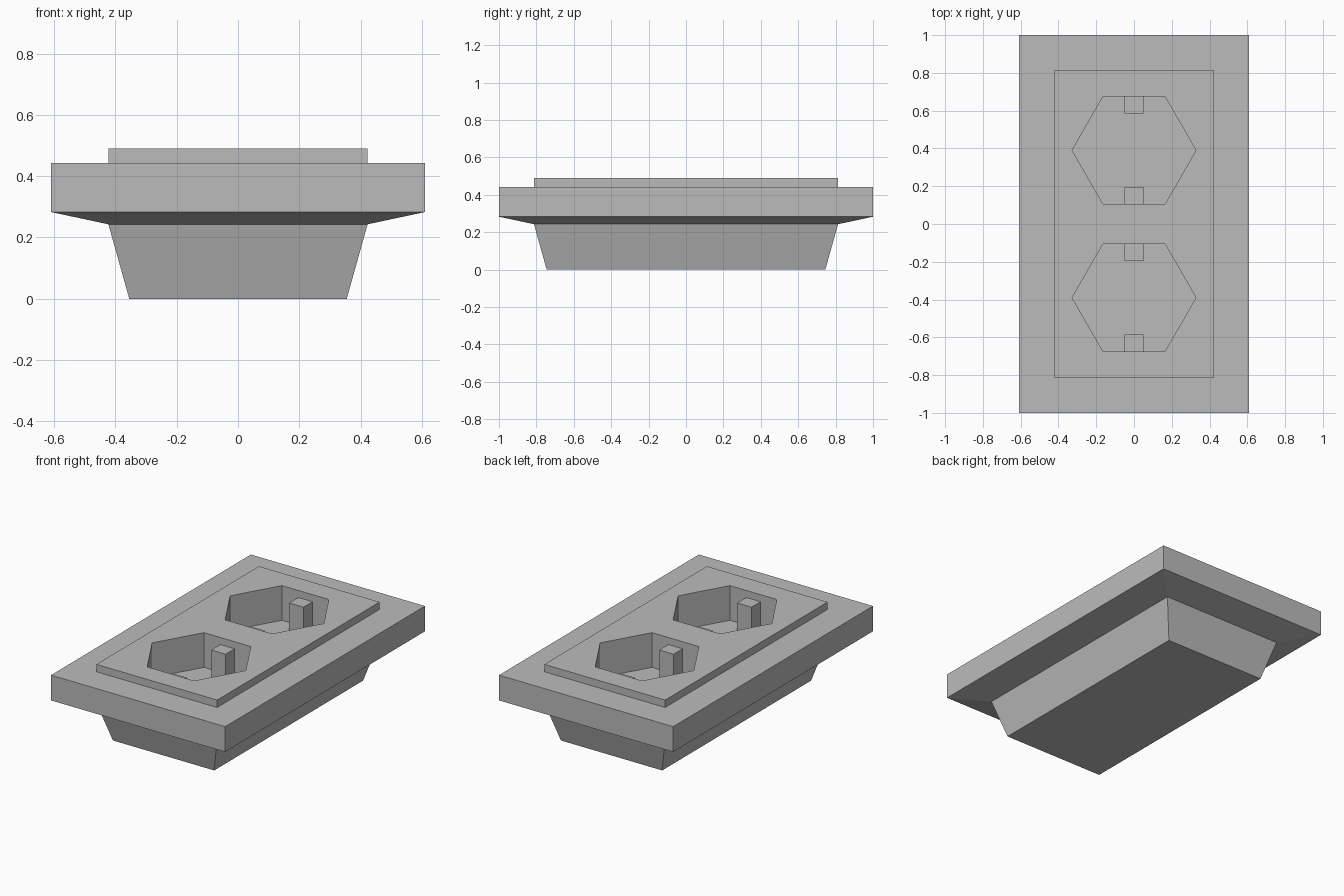
import bpy, bmesh
from math import cos, sin, radians

if "Cube" in bpy.data.objects:
    bpy.data.objects.remove(bpy.data.objects["Cube"])

grey = bpy.data.materials.new("light_grey")
grey.use_nodes = True
grey.diffuse_color = (0.5, 0.5, 0.5, 1)
grey.node_tree.nodes["Principled BSDF"].inputs["Base Color"].default_value = (0.5, 0.5, 0.5, 1)

FLOOR, PIN_TOP, TOP = 0.27, 0.445, 0.49
HEX_R, HEX_Y = 0.328, 0.39


def loft(name, rings):
    """Skin a closed solid through rings of equal point count, bottom to top."""
    bm = bmesh.new()
    loops = [[bm.verts.new(p) for p in ring] for ring in rings]
    n = len(loops[0])
    for low, high in zip(loops, loops[1:]):
        for i in range(n):
            j = (i + 1) % n
            bm.faces.new((low[i], low[j], high[j], high[i]))
    bm.faces.new(loops[0][::-1])
    bm.faces.new(loops[-1])
    bmesh.ops.recalc_face_normals(bm, faces=bm.faces)
    mesh = bpy.data.meshes.new(name)
    bm.to_mesh(mesh)
    bm.free()
    mesh.materials.append(grey)
    obj = bpy.data.objects.new(name, mesh)
    bpy.context.collection.objects.link(obj)
    return obj


def rect(hx, hy, z, cy=0):
    return [(sx * hx, cy + sy * hy, z) for sx, sy in ((-1, -1), (1, -1), (1, 1), (-1, 1))]


def hexagon(cy, z):
    return [(HEX_R * cos(radians(60 * k)), cy + HEX_R * sin(radians(60 * k)), z) for k in range(6)]


# Housing: tapered back box, flared cover plate and raised face panel
housing = loft("socket_housing", [
    rect(0.355, 0.745, 0),
    rect(0.423, 0.813, 0.243),
    rect(0.61, 1.0, 0.283),
    rect(0.61, 1.0, 0.443),
    rect(0.423, 0.813, 0.443),
    rect(0.423, 0.813, TOP),
])

for side, label in ((1, "back"), (-1, "front")):
    cy = side * HEX_Y
    # Hexagonal socket recess
    cutter = loft(label + "_recess_cutter", [hexagon(cy, FLOOR), hexagon(cy, TOP + 0.1)])
    cutter.hide_render = True
    cutter.hide_viewport = True
    cut = housing.modifiers.new(label + "_recess", "BOOLEAN")
    cut.operation = "DIFFERENCE"
    cut.solver = "EXACT"
    cut.object = cutter
    # Pair of earth contacts standing against the flat recess walls
    wall = HEX_R * sin(radians(60))
    for end, name in ((1, "rear"), (-1, "fore")):
        loft(f"{label}_socket_{name}_contact",
             [rect(0.05, 0.045, z, cy + end * (wall - 0.045)) for z in (FLOOR, PIN_TOP)])

# Apply the recess cuts and drop the cutters
bpy.context.view_layer.update()
evaluated = housing.evaluated_get(bpy.context.evaluated_depsgraph_get())
cut_mesh = bpy.data.meshes.new_from_object(evaluated)
housing.modifiers.clear()
housing.data = cut_mesh
for obj in [o for o in bpy.data.objects if o.name.endswith("_cutter")]:
    bpy.data.objects.remove(obj)
